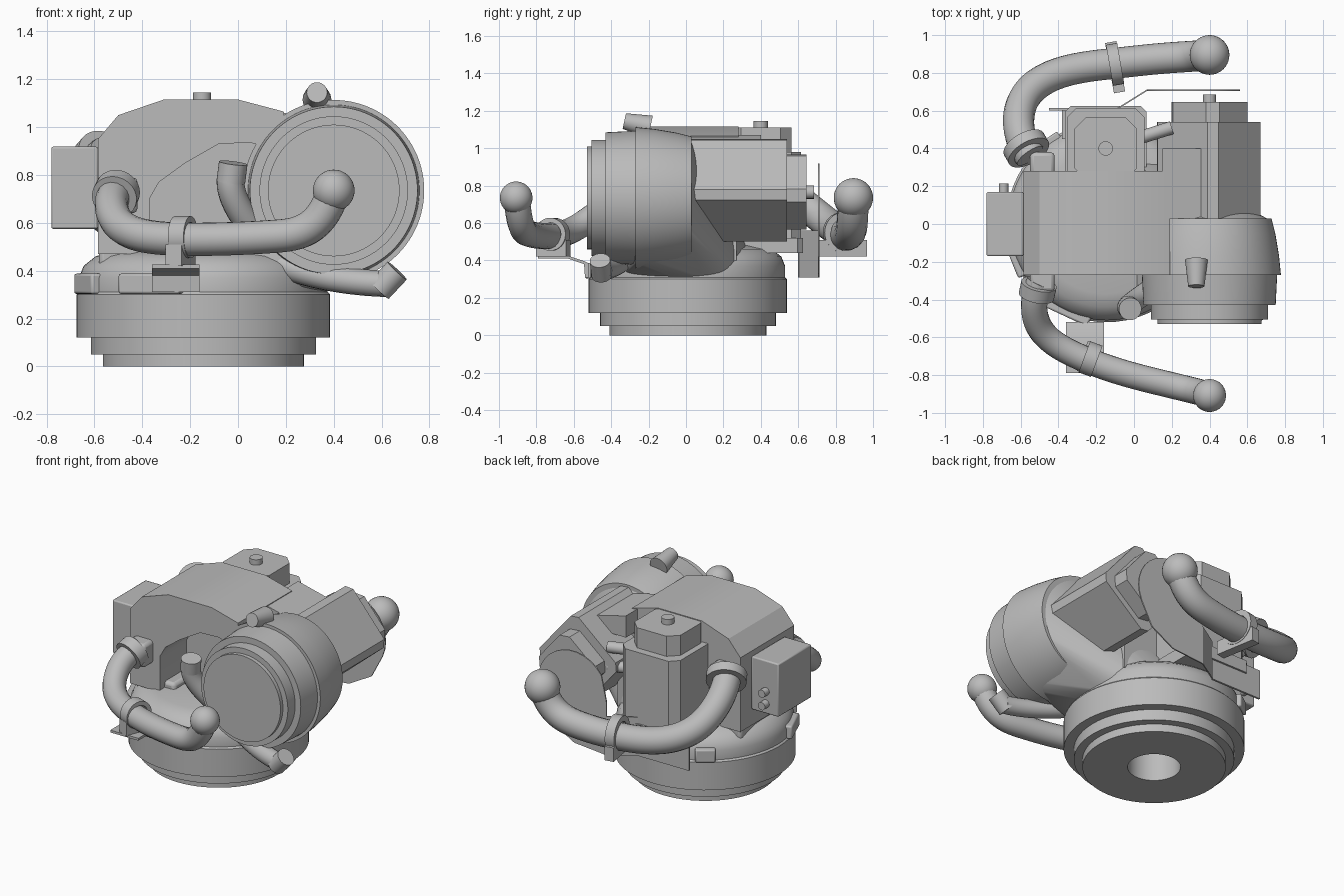
import bpy, bmesh
from math import sin, cos, pi, radians
from mathutils import Vector, Matrix

if "Cube" in bpy.data.objects:
    bpy.data.objects.remove(bpy.data.objects["Cube"])

grey = bpy.data.materials.new("casting_grey")
grey.use_nodes = True
COLOUR = (0.5, 0.5, 0.5, 1)
grey.diffuse_color = COLOUR
grey.node_tree.nodes["Principled BSDF"].inputs["Base Color"].default_value = COLOUR


def finish(ob, bevel=0):
    if not ob.data.materials:
        ob.data.materials.append(grey)
    if bevel:
        mod = ob.modifiers.new("edge", "BEVEL")
        mod.width, mod.segments, mod.limit_method = bevel, 2, "ANGLE"
    bpy.ops.object.select_all(action="DESELECT")
    ob.select_set(True)
    bpy.context.view_layer.objects.active = ob
    bpy.ops.object.shade_smooth_by_angle(angle=radians(30))
    return ob


def from_bmesh(name, bm, bevel=0):
    bmesh.ops.recalc_face_normals(bm, faces=bm.faces)
    me = bpy.data.meshes.new(name)
    bm.to_mesh(me)
    bm.free()
    ob = bpy.data.objects.new(name, me)
    bpy.context.collection.objects.link(ob)
    return finish(ob, bevel)


def aim(loc, direction):
    """Matrix placing local z along a direction."""
    return Matrix.Translation(loc) @ Vector(direction).to_track_quat("Z", "Y").to_matrix().to_4x4()


def lathe(name, profile, loc, direction=(0, 0, 1), steps=64, closed=False):
    bm = bmesh.new()
    rings = []
    for r, h in profile:
        if r == 0:
            rings.append([bm.verts.new((0, 0, h))] * steps)
        else:
            rings.append([bm.verts.new((r * cos(2 * pi * i / steps), r * sin(2 * pi * i / steps), h))
                          for i in range(steps)])
    pairs = list(zip(rings, rings[1:])) + ([(rings[-1], rings[0])] if closed else [])
    for a, b in pairs:
        for i in range(steps):
            j = (i + 1) % steps
            bm.faces.new(list(dict.fromkeys((a[i], a[j], b[j], b[i]))))
    bm.transform(aim(loc, direction))
    return from_bmesh(name, bm)


def rod(name, a, b, r, r2=None):
    d = Vector(b) - Vector(a)
    return lathe(name, [(0, 0), (r, 0), (r2 or r, d.length), (0, d.length)], a, d, 32)


def collar(name, loc, direction, inner, outer, width):
    h = width / 2
    return lathe(name, [(inner, -h), (outer, -h), (outer, h), (inner, h)], loc, direction, 40, True)


def prism(name, points, axis, lo, hi, bevel=0):
    """Extrude an outline: axis y takes (x, z), x takes (y, z), z takes (x, y)."""
    place = {"y": lambda p, h: (p[0], h, p[1]), "x": lambda p, h: (h, p[0], p[1]),
             "z": lambda p, h: (p[0], p[1], h)}[axis]
    bm = bmesh.new()
    a, b = ([bm.verts.new(place(p, h)) for p in points] for h in (lo, hi))
    bm.faces.new(a)
    bm.faces.new(b[::-1])
    for i in range(len(a)):
        j = (i + 1) % len(a)
        bm.faces.new((a[i], b[i], b[j], a[j]))
    return from_bmesh(name, bm, bevel)


def box(name, x, y, z, bevel=0):
    return prism(name, [(x[0], y[0]), (x[1], y[0]), (x[1], y[1]), (x[0], y[1])], "z", *z, bevel)


def turned_box(name, centre, size, angle, bevel=0):
    bm = bmesh.new()
    bmesh.ops.create_cube(bm, size=1)
    bm.transform(Matrix.Translation(centre) @ Matrix.Rotation(radians(angle), 4, "Z")
                 @ Matrix.Diagonal((*size, 1)))
    return from_bmesh(name, bm, bevel)


def octagon(c, half, cut, turn=0):
    m = half - cut
    pts = [(m, -half), (half, -m), (half, m), (m, half), (-m, half), (-half, m), (-half, -m), (-m, -half)]
    s, k = sin(turn), cos(turn)
    return [(c[0] + k * x - s * y, c[1] + s * x + k * y) for x, y in pts]


def tube(name, points, radius):
    cu = bpy.data.curves.new(name, "CURVE")
    cu.dimensions, cu.bevel_depth, cu.bevel_resolution = "3D", radius, 6
    cu.use_fill_caps, cu.resolution_u = True, 10
    sp = cu.splines.new("NURBS")
    sp.points.add(len(points) - 1)
    for point, co in zip(sp.points, points):
        point.co = (*co, 1)
    sp.order_u, sp.use_endpoint_u = 4, True
    ob = bpy.data.objects.new(name, cu)
    bpy.context.collection.objects.link(ob)
    bpy.ops.object.select_all(action="DESELECT")
    ob.select_set(True)
    bpy.context.view_layer.objects.active = ob
    bpy.ops.object.convert(target="MESH")
    return finish(bpy.context.object)


def ball(name, loc, r):
    return lathe(name, [(r * sin(pi * i / 20) if 0 < i < 20 else 0, -r * cos(pi * i / 20))
                        for i in range(21)], loc, steps=40)


# Stepped round base with a central bore and a domed shoulder
BASE = (-0.145, 0.01)
lathe("base", [(0, 0.3), (0.155, 0.3), (0.155, 0), (0.42, 0), (0.42, 0.05), (0.47, 0.05), (0.47, 0.12),
               (0.53, 0.12), (0.53, 0.3), (0.52, 0.31), (0.52, 0.37), (0.5, 0.42), (0.45, 0.46),
               (0.38, 0.48), (0, 0.49)], (*BASE, 0))

# Fairing between the base and the drum
bm = bmesh.new()
for i in range(64):
    a = 2 * pi * i / 64
    if cos(a) > 0.2:
        for z, r in ((0.31, 0.51), (0.42, 0.45)):
            bm.verts.new((BASE[0] + r * cos(a), BASE[1] + r * sin(a) * 0.8, z))
    if cos(a) > -0.2:
        for y, r in ((-0.265, 0.37), (0.02, 0.32)):
            bm.verts.new((0.4 + r * cos(a), y, 0.735 + r * sin(a)))
hull = bmesh.ops.convex_hull(bm, input=bm.verts)
bmesh.ops.delete(bm, geom=list({v for v in hull["geom_interior"] if isinstance(v, bmesh.types.BMVert)}),
                 context="VERTS")
from_bmesh("fairing", bm)

# Arched housing, open at the front, with the wall behind the opening
arch_top = [(-0.585, 0.47), (-0.585, 0.95), (-0.5, 1.05), (-0.31, 1.115), (0, 1.115), (0.19, 1.065)]
prism("housing_arch", arch_top + [(0.19, 0.9), (0.05, 0.935), (-0.08, 0.93), (-0.22, 0.85), (-0.33, 0.77),
                                  (-0.37, 0.7), (-0.37, 0.47)], "y", -0.27, 0.28)
prism("housing_wall", [(-0.5, 0.4), (-0.5, 1), (0.3, 0.98), (0.3, 0.4)], "y", 0.0, 0.27)
prism("housing_side", [(0.15, 0.93), (0.15, 1.07), (0.48, 0.99), (0.48, 0.93)], "y", 0.03, 0.4)
box("housing_foot", (-0.58, -0.3), (-0.22, 0.27), (0.36, 0.52), 0.02)

# Shoulder drum facing forward
lathe("shoulder_drum", [(0, 0), (0.275, 0), (0.275, 0.025), (0.31, 0.025), (0.31, 0.1), (0.35, 0.1),
                        (0.358, 0.26), (0.378, 0.26), (0.368, 0.36), (0.348, 0.48), (0.328, 0.56),
                        (0, 0.56)], (0.4, -0.53, 0.735), (0, 1, 0), 96)
rod("drum_lug", (0.33, -0.33, 1.145), (0.33, -0.19, 1.115), 0.043, 0.06)

# Lubrication spouts hugging the drum
tube("upper_spout", [(-0.03, -0.44, 0.79), (-0.04, -0.44, 0.72), (0.01, -0.4, 0.63), (0.1, -0.34, 0.53)], 0.058)
rod("upper_spout_cap", (-0.03, -0.44, 0.77), (-0.02, -0.45, 0.85), 0.06)
tube("lower_spout", [(0.12, -0.28, 0.45), (0.27, -0.34, 0.38), (0.46, -0.42, 0.35), (0.62, -0.45, 0.345)], 0.055)
rod("lower_spout_cap", (0.59, -0.45, 0.32), (0.665, -0.46, 0.4), 0.055)

# Horizontal motor behind the drum, standing on a corner
MOTOR, TURN = (0.395, 0.775), 0.7
prism("side_motor_body", octagon(MOTOR, 0.213, 0.04, TURN), "y", 0.02, 0.54)
prism("side_motor_cap", octagon((0.4, 0.765), 0.165, 0.05, TURN), "y", 0.53, 0.645)
rod("side_motor_plug", (0.4, 0.64, 0.765), (0.4, 0.685, 0.765), 0.035)

# Vertical motor behind the housing
prism("rear_motor_body", octagon((-0.15, 0.41), 0.205, 0.05), "z", 0.44, 0.98)
prism("rear_motor_flange", octagon((-0.15, 0.41), 0.215, 0.03), "z", 0.44, 0.52)
prism("rear_motor_cap", octagon((-0.15, 0.4), 0.165, 0.06), "z", 0.97, 1.11)
rod("rear_motor_plug", (-0.15, 0.4, 1.1), (-0.15, 0.4, 1.145), 0.038)
for i, z in enumerate((0.9, 0.78)):
    rod(f"motor_connector_{i}", (0.04, 0.46, z), (0.2, 0.51, z), 0.035)

# Terminal box with rear sockets
box("terminal_box", (-0.78, -0.585), (-0.17, 0.17), (0.575, 0.918), 0.008)
for i, z in enumerate((0.64, 0.72)):
    rod(f"box_socket_{i}", (-0.69, 0.16, z), (-0.69, 0.215, z), 0.025)

# Hoses with ball ends
tube("front_hose", [(-0.5, -0.31, 0.73), (-0.54, -0.4, 0.71), (-0.53, -0.56, 0.58), (-0.36, -0.68, 0.53),
                    (-0.1, -0.78, 0.53), (0.14, -0.84, 0.54), (0.35, -0.89, 0.56), (0.4, -0.905, 0.74)], 0.07)
ball("front_hose_end", (0.4, -0.908, 0.735), 0.087)
tube("back_hose", [(-0.55, 0.36, 0.88), (-0.62, 0.46, 0.84), (-0.63, 0.68, 0.66), (-0.4, 0.82, 0.55),
                   (-0.1, 0.85, 0.53), (0.15, 0.88, 0.54), (0.35, 0.89, 0.58), (0.4, 0.895, 0.735)], 0.083)
ball("back_hose_end", (0.4, 0.895, 0.735), 0.105)

# Hose clamps with their arms and feet
collar("front_root_clamp", (-0.51, -0.35, 0.72), (-0.2, -0.9, -0.4), 0.06, 0.095, 0.07)
collar("front_mid_clamp", (-0.23, -0.715, 0.54), (0.94, -0.35, 0), 0.062, 0.088, 0.07)
turned_box("front_clamp_foot", (-0.24, -0.71, 0.465), (0.07, 0.17, 0.09), -20)
collar("back_root_clamp", (-0.57, 0.4, 0.865), (-0.4, 0.7, -0.45), 0.075, 0.12, 0.06)
collar("back_mid_clamp", (-0.1, 0.845, 0.55), (0.98, 0.17, 0), 0.075, 0.11, 0.06)
turned_box("back_clamp_foot", (-0.1, 0.83, 0.465), (0.06, 0.27, 0.09), 10)
box("front_root_arm", (-0.55, -0.42), (-0.36, -0.2), (0.64, 0.79), 0.02)
box("back_root_arm", (-0.55, -0.42), (0.25, 0.38), (0.74, 0.9), 0.02)

# Bent sheet bracket carrying the front clamp
prism("front_bracket", [(-0.79, 0.41), (-0.79, 0.425), (-0.63, 0.425), (-0.54, 0.395), (-0.52, 0.385),
                        (-0.52, 0.31), (-0.54, 0.31), (-0.545, 0.38), (-0.63, 0.41)], "x", -0.36, -0.16)

# Thin rounded shield behind the side motor, bent inwards to a mounting tail on the base
rim = [(0.31 + 0.25 * cos(radians(a)), 0.67 + 0.25 * sin(radians(a))) for a in range(-24, 151, 12)]
prism("shield_plate", rim + [(0.07, 0.65), (0.07, 0.31), (0.3, 0.33), (0.46, 0.42)], "y", 0.705, 0.713)
prism("shield_wing", [(0.07, 0.705), (0.07, 0.713), (-0.09, 0.613), (-0.09, 0.605)], "z", 0.31, 0.56)
box("shield_tail", (-0.45, -0.09), (0.6, 0.613), (0.31, 0.5))
box("shield_tail_shelf", (-0.38, -0.1), (0.45, 0.61), (0.455, 0.47))

# Lugs around the base shoulder
for i, (angle, width) in enumerate(((202, 0.2), (245, 0.28), (125, 0.12))):
    a = radians(angle)
    turned_box(f"base_lug_{i}", (BASE[0] + 0.5 * cos(a), BASE[1] + 0.5 * sin(a), 0.345),
               (0.09, width, 0.085), angle, 0.01)
